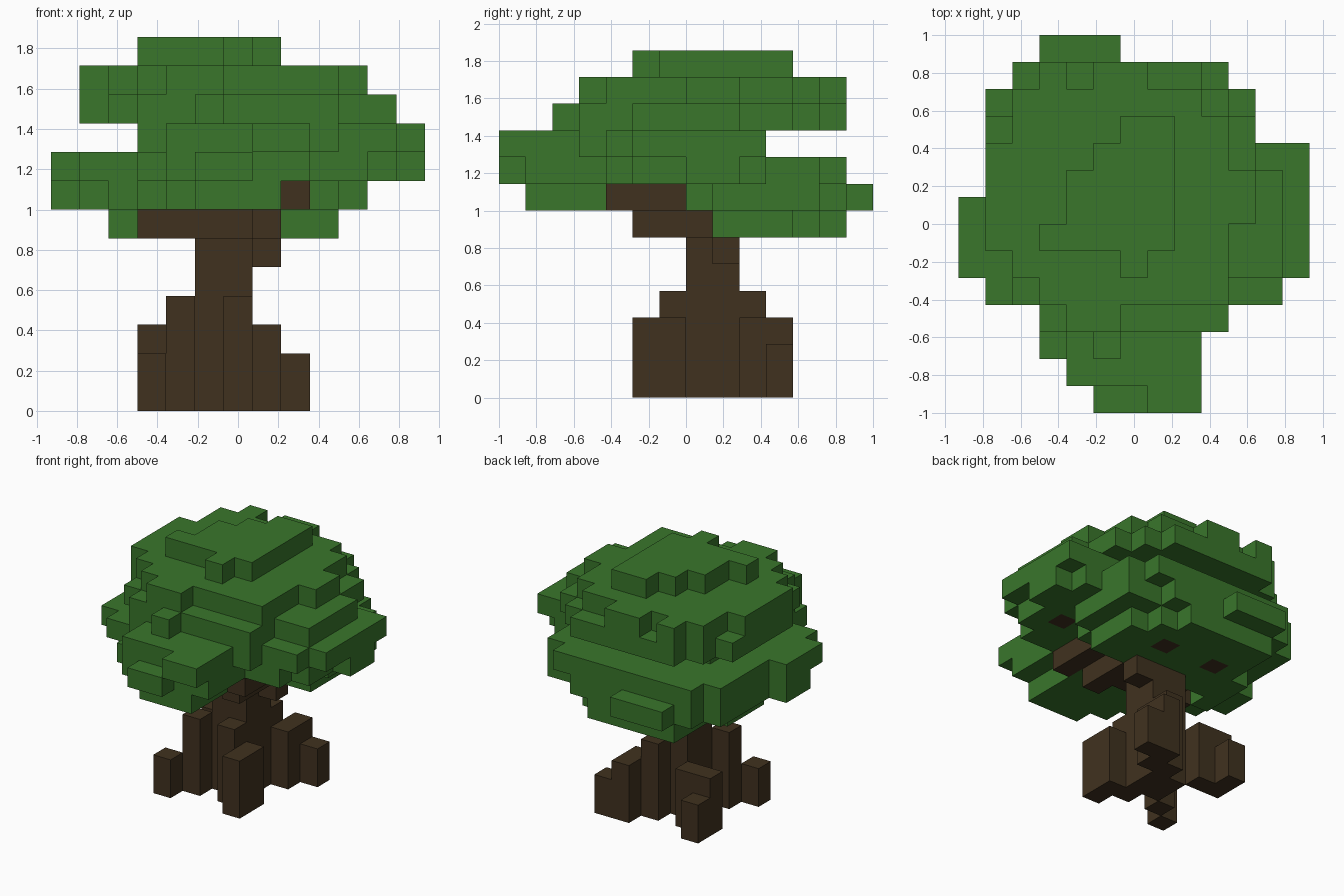
import bpy
import bmesh
from mathutils import Vector

default = bpy.data.objects.get("Cube")
if default:
    bpy.data.objects.remove(default, do_unlink=True)

CELL = 1 / 7
ORIGIN = Vector((-6.5, -7, 0))
AXES = [Vector((1, 0, 0)), Vector((0, 1, 0)), Vector((0, 0, 1))]


def make_material(name, color):
    mat = bpy.data.materials.new(name)
    mat.use_nodes = True
    mat.diffuse_color = color
    mat.node_tree.nodes["Principled BSDF"].inputs["Base Color"].default_value = color
    return mat


def block(x0, x1, y0, y1, z0, z1):
    """Set of grid cells filling a box."""
    return {(x, y, z) for x in range(x0, x1)
            for y in range(y0, y1) for z in range(z0, z1)}


def layer(level, first_row, spans):
    """One flat slab of cells, given as a start and end for every row."""
    cells = set()
    for row, (start, end) in enumerate(spans, first_row):
        cells |= block(start, end, row, row + 1, level, level + 1)
    return cells


def build(name, cells, solid, mat):
    """Skin the cells with outer faces only, then merge the flat areas."""
    bm = bmesh.new()
    for cell in cells:
        base = Vector(cell)
        for a in range(3):
            u, v = AXES[(a + 1) % 3], AXES[(a + 2) % 3]
            for side in (0, 1):
                step = AXES[a] * (1 if side else -1)
                if tuple(int(c) for c in base + step) in solid:
                    continue
                p = base + AXES[a] * side
                corners = [p, p + u, p + u + v, p + v]
                if not side:
                    corners.reverse()
                bm.faces.new([bm.verts.new((c + ORIGIN) * CELL) for c in corners])
    bmesh.ops.remove_doubles(bm, verts=bm.verts, dist=CELL / 100)
    bmesh.ops.dissolve_limit(bm, angle_limit=0.01, verts=bm.verts, edges=bm.edges)
    mesh = bpy.data.meshes.new(name)
    bm.to_mesh(mesh)
    bm.free()
    mesh.materials.append(mat)
    obj = bpy.data.objects.new(name, mesh)
    bpy.context.collection.objects.link(obj)
    return obj


# Trunk column with a flared foot
trunk = block(5, 7, 7, 9, 0, 7) | block(7, 8, 8, 9, 5, 7)
trunk |= block(6, 7, 6, 7, 0, 4) | block(6, 7, 9, 10, 0, 4)

# Four diagonal roots
trunk |= block(4, 5, 6, 7, 0, 4) | block(3, 4, 5, 6, 0, 2)
trunk |= block(7, 8, 5, 7, 0, 3)
trunk |= block(7, 8, 9, 11, 0, 3) | block(8, 9, 10, 11, 0, 2)
trunk |= block(3, 5, 9, 10, 0, 3) | block(3, 4, 10, 11, 0, 2)

# Branches spreading under and into the leaves
trunk |= block(4, 8, 6, 8, 6, 7) | block(3, 4, 6, 7, 6, 7)
trunk |= block(7, 8, 5, 6, 6, 7)
trunk |= block(7, 9, 5, 7, 7, 8) | block(8, 9, 4, 5, 7, 8)
trunk |= block(10, 11, 6, 7, 8, 9)
trunk |= block(4, 5, 10, 11, 6, 7) | block(7, 8, 10, 11, 6, 7)

# Lower lobe of leaves
leaves = layer(6, 7, [(2, 3), (2, 10), (2, 10), (3, 10), (3, 9), (3, 8)])
leaves |= layer(7, 1, [(5, 8), (4, 8), (3, 8), (2, 8), (1, 7), (0, 7), (0, 10),
                       (1, 11), (1, 11), (1, 11), (1, 11), (2, 9), (3, 6)])
leaves |= layer(8, 0, [(5, 7), (4, 9), (3, 9), (3, 9), (1, 11), (0, 12), (0, 12),
                       (0, 13), (1, 13), (1, 12), (1, 11), (1, 11), (2, 10)])

# Middle layer joining the lobes
leaves |= layer(9, 0, [(7, 9), (4, 9), (4, 9), (3, 10), (3, 12),
                       (3, 13), (3, 13), (3, 13), (3, 13), (3, 13)])

# Upper lobe and crown
leaves |= layer(10, 2, [(5, 6), (3, 10), (2, 10), (2, 12), (1, 12), (1, 12),
                        (1, 12), (1, 11), (1, 11), (2, 10), (3, 9)])
leaves |= layer(11, 3, [(4, 6), (3, 10), (2, 10), (1, 10), (1, 11), (1, 11),
                        (1, 10), (2, 10), (2, 9), (3, 7)])
leaves -= {(4, 12, 11)}
leaves |= layer(12, 5, [(6, 7), (3, 8), (4, 8), (4, 8), (5, 8), (6, 8)])
leaves -= trunk

solid = trunk | leaves
bark = make_material("bark brown", (0.051, 0.031, 0.0135, 1))
leaf = make_material("leaf green", (0.041, 0.182, 0.024, 1))
build("trunk", trunk, solid, bark)
build("leaf_canopy", leaves, solid, leaf)
